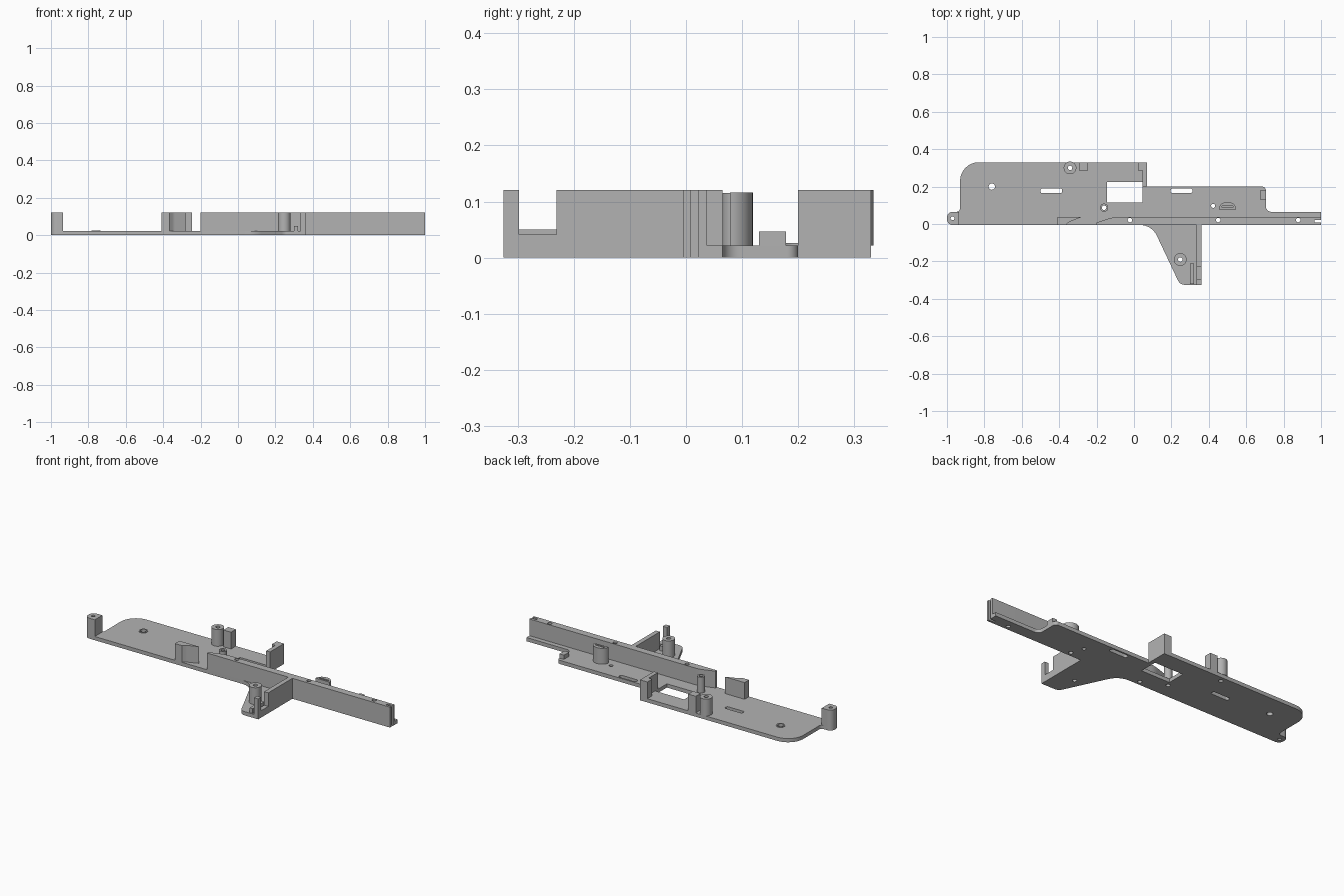
import bpy, bmesh, math
from mathutils import Vector

cube = bpy.data.objects.get("Cube")
if cube:
    bpy.data.objects.remove(cube)

grey = bpy.data.materials.new("plain grey")
grey.use_nodes = True
COLOUR = (0.45, 0.45, 0.45, 1)
grey.diffuse_color = COLOUR
grey.node_tree.nodes["Principled BSDF"].inputs["Base Color"].default_value = COLOUR

T = 0.022        # plate thickness
TOP = 0.121      # height of walls and posts
FRONT = -0.005   # front edge of the long rail
RAIL = 0.037     # back of the long rail


def rounded(points, steps=8):
    """Outline from (x, y, radius) corners, each corner filleted."""
    out = []
    for i, (x, y, *r) in enumerate(points):
        p = Vector((x, y))
        if not r:
            out.append(p)
            continue
        a = (Vector(points[i - 1][:2]) - p).normalized()
        b = (Vector(points[(i + 1) % len(points)][:2]) - p).normalized()
        half = a.angle(b) / 2
        centre = p + (a + b).normalized() * r[0] / math.sin(half)
        reach = r[0] / math.tan(half)
        u, v = p + a * reach - centre, p + b * reach - centre
        sweep = u.angle_signed(v)
        for k in range(steps + 1):
            t = -sweep * k / steps
            out.append(centre + Vector((u.x * math.cos(t) - u.y * math.sin(t),
                                        u.x * math.sin(t) + u.y * math.cos(t))))
    return out


def prism(name, outline, z0=T, z1=TOP):
    bm = bmesh.new()
    face = bm.faces.new([bm.verts.new((p[0], p[1], z0)) for p in outline])
    extruded = bmesh.ops.extrude_face_region(bm, geom=[face])["geom"]
    bmesh.ops.translate(bm, vec=(0, 0, z1 - z0),
                        verts=[g for g in extruded if isinstance(g, bmesh.types.BMVert)])
    bmesh.ops.recalc_face_normals(bm, faces=bm.faces)
    mesh = bpy.data.meshes.new(name)
    bm.to_mesh(mesh)
    bm.free()
    mesh.materials.append(grey)
    obj = bpy.data.objects.new(name, mesh)
    bpy.context.collection.objects.link(obj)
    return obj


def box(name, x0, x1, y0, y1, z0=T, z1=TOP):
    return prism(name, [(x0, y0), (x1, y0), (x1, y1), (x0, y1)], z0, z1)


def circle(x, y, r, n=32):
    return [(x + r * math.cos(math.tau * k / n), y + r * math.sin(math.tau * k / n))
            for k in range(n)]


def hole(x, y, r):
    return prism("cutter", circle(x, y, r), -0.1, 0.3)


def slot(x0, x1, y0, y1, z0=-0.1, z1=0.3):
    return box("cutter", x0, x1, y0, y1, z0, z1)


def cut(obj, cutters):
    bpy.context.view_layer.objects.active = obj
    for cutter in cutters:
        mod = obj.modifiers.new("cut", "BOOLEAN")
        mod.operation, mod.solver, mod.object = "DIFFERENCE", "EXACT", cutter
        bpy.ops.object.modifier_apply(modifier=mod.name)
        bpy.data.objects.remove(cutter)


# Base plate with the rear step, end lug and front leg
plate = prism("base_plate", rounded([
    (-1, FRONT, .03), (.095, FRONT, .1), (.246, -.325, .04), (.36, -.325),
    (.36, FRONT), (1, FRONT), (1, .065), (.705, .065, .03), (.705, .2, .02),
    (.07, .2), (.07, .33), (-.93, .33, .1), (-.93, .065, .02), (-1, .065, .03)]), 0, T)

bosses = [("rear_boss", -.342, .3, .034, TOP),
          ("middle_boss", -.16, .087, .022, .115),
          ("leg_boss", .247, -.19, .034, TOP)]
rail_holes = [-.022, .45, .878]
END_SLOT = (.965, 1.1, .008, .021)

cutters = [hole(-.76, .2, .017), hole(.423, .097, .011), hole(-.97, .03, .01),
           slot(-.145, .045, .115, .225), slot(*END_SLOT)]
cutters += [hole(x, .021, .012) for x in rail_holes]
cutters += [hole(x, y, .012) for _, x, y, _, _ in bosses]
for x in (-.442, .254):
    cutters.append(prism("cutter", rounded(
        [(x - .058, .165, .01), (x + .058, .165, .01),
         (x + .058, .19, .01), (x - .058, .19, .01)]), -.1, .3))
cut(plate, cutters)

# Hollow screw bosses and the low ring round the plate hole
parts = [plate]
for name, x, y, r, top in bosses:
    boss = prism(name, circle(x, y, r), T, top)
    cut(boss, [hole(x, y, .012)])
    parts.append(boss)
ring = prism("hole_ring", circle(-.76, .2, .024), T, T + .004)
cut(ring, [hole(-.76, .2, .017)])

# Long front rail with a swept end, screw holes and an end groove
rail = prism("front_rail", rounded([
    (-.2, FRONT), (1, FRONT), (1, RAIL), (-.11, RAIL, .15), (-.2, .008)]))
cut(rail, [slot(*END_SLOT)] + [hole(x, .021, .012) for x in rail_holes])

# Separate guide block with a swept end
guide = prism("guide_block", rounded([
    (-.41, FRONT), (-.365, FRONT), (-.345, .012, .05), (-.28, RAIL), (-.41, RAIL)]))

# End post on the lug
post = prism("end_post", rounded([
    (-1, FRONT, .03), (-.935, FRONT), (-.935, .065), (-1, .065, .03)]))
cut(post, [hole(-.97, .03, .01)])

# Leg wall with a deep notch, and the rib beside it
leg_wall = box("leg_wall", .333, .36, -.325, FRONT)
cut(leg_wall, [slot(.3, .4, -.298, -.231, .041, .3)])
box("leg_rib", .3, .32, -.32, -.21, T, .05)

# Rear posts and hooked wall at the step
box("rear_post", -.295, -.245, .285, .33)
box("step_wall", .045, .07, .2, .33)
box("step_hook", .022, .045, .285, .33)

# Half-round post with a vertical slit
half = prism("half_round_post",
             [(.5 + .046 * math.cos(math.pi * k / 20), .078 + .041 * math.sin(math.pi * k / 20))
              for k in range(21)], T, .116)
cut(half, [slot(.47, .53, .088, .096, .055, .3)])

# Small catch at the stepped end
box("end_catch", .675, .705, .13, .178, T, .047)

# Smooth the round walls, keeping edges sharp
for obj in parts + [ring, rail, guide, post, half]:
    bpy.ops.object.select_all(action="DESELECT")
    obj.select_set(True)
    bpy.context.view_layer.objects.active = obj
    bpy.ops.object.shade_smooth_by_angle(angle=math.radians(30))
